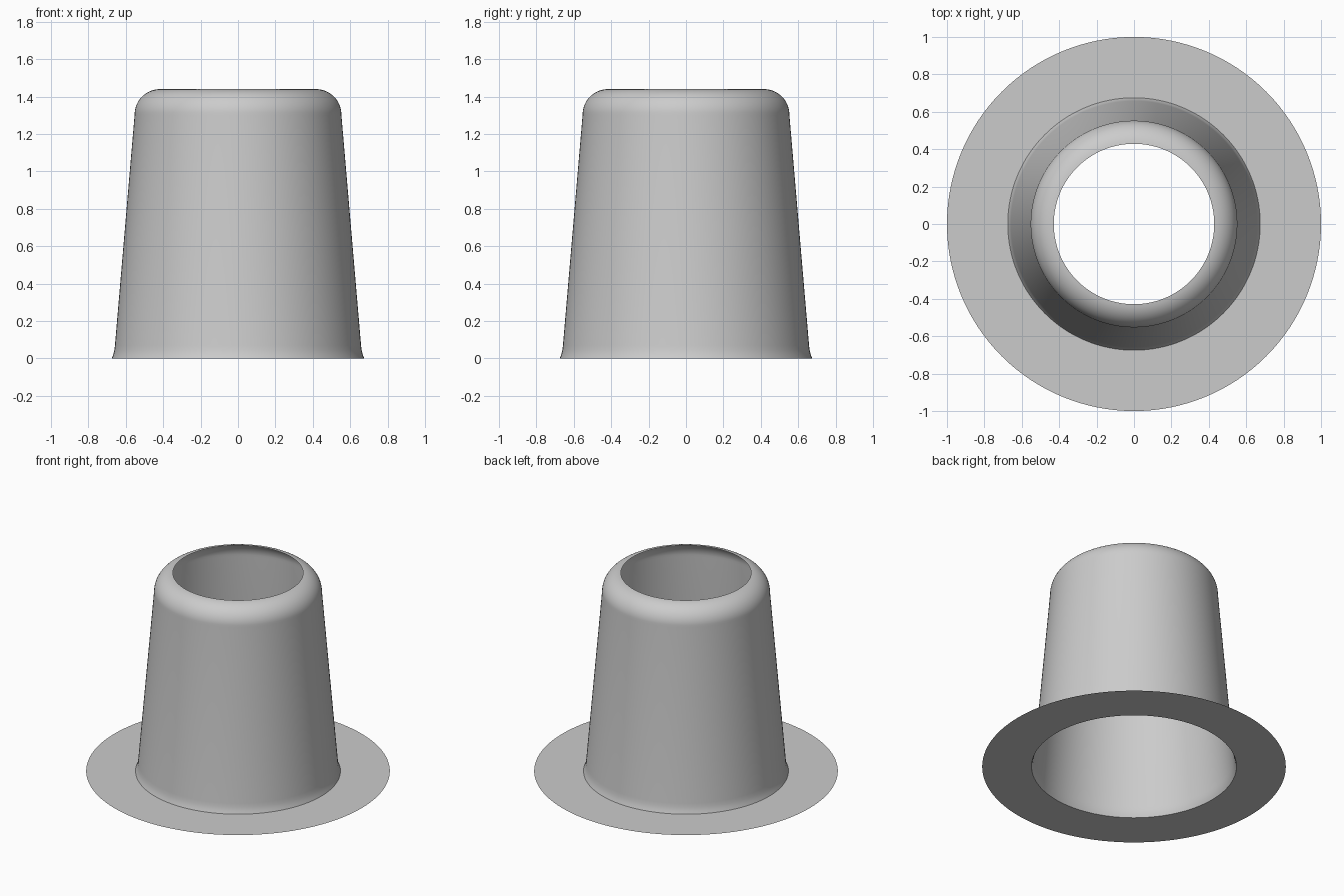
import bpy, math

if "Cube" in bpy.data.objects:
    bpy.data.objects.remove(bpy.data.objects["Cube"])

SEG = 128

grey = bpy.data.materials.new("plain grey")
grey.diffuse_color = (0.6, 0.6, 0.6, 1)
grey.use_nodes = True
grey.node_tree.nodes["Principled BSDF"].inputs["Base Color"].default_value = grey.diffuse_color


def lathe(name, profile):
    """Thin open shell: revolve (radius, z) points around the z axis."""
    verts = [(r * math.cos(2 * math.pi * i / SEG), r * math.sin(2 * math.pi * i / SEG), z)
             for r, z in profile for i in range(SEG)]
    faces = [(k * SEG + i, k * SEG + (i + 1) % SEG,
              (k + 1) * SEG + (i + 1) % SEG, (k + 1) * SEG + i)
             for k in range(len(profile) - 1) for i in range(SEG)]
    mesh = bpy.data.meshes.new(name)
    mesh.from_pydata(verts, [], faces)
    mesh.materials.append(grey)
    mesh.shade_smooth()
    obj = bpy.data.objects.new(name, mesh)
    bpy.context.collection.objects.link(obj)
    return obj


# flat ring around the foot
lathe("base_flange", [(1.0, 0.0), (0.675, 0.0)])

# tapered wall: small flare at the foot, rounded shoulder, open top
wall = [(0.675, 0.0), (0.667, 0.02), (0.661, 0.045), (0.658, 0.07), (0.553, 1.30)]
shoulder = [(0.417 + 0.136 * math.cos(a), 1.304 + 0.136 * math.sin(a))
            for a in (math.radians(5 + 80 * i / 12) for i in range(13))]
lathe("tapered_sleeve", wall + shoulder)
